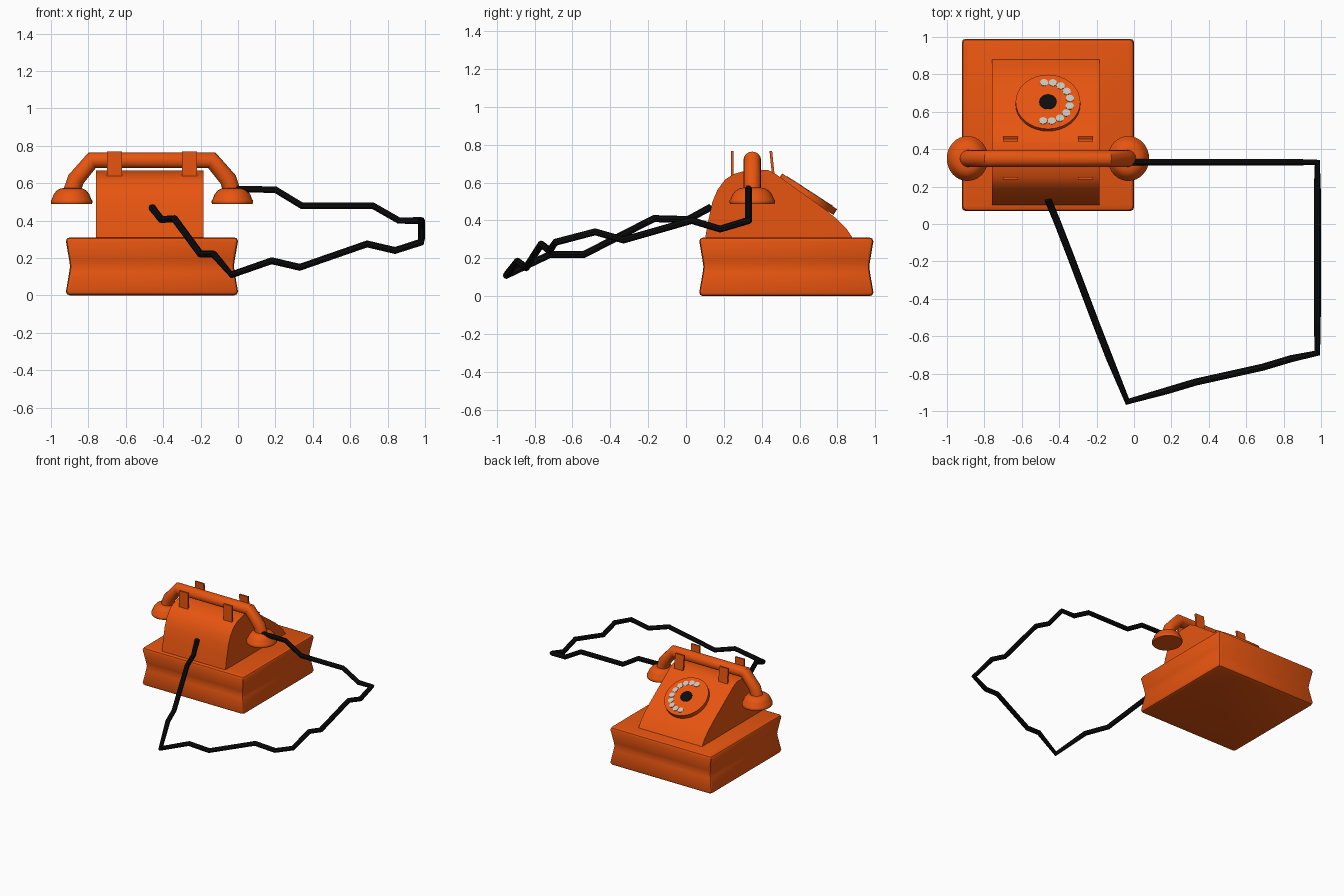
import bpy, bmesh
from math import sin, cos, pi, radians, atan2
from mathutils import Matrix, Vector

if "Cube" in bpy.data.objects:
    bpy.data.objects.remove(bpy.data.objects["Cube"])


def material(name, color):
    m = bpy.data.materials.new(name)
    m.diffuse_color = (*color, 1)
    m.use_nodes = True
    m.node_tree.nodes["Principled BSDF"].inputs["Base Color"].default_value = m.diffuse_color
    return m


ORANGE = material("orange", (0.80, 0.09, 0.005))
BLACK = material("black", (0.004, 0.004, 0.004))
GREY = material("light_grey", (0.55, 0.55, 0.5))
CX = -0.46   # centre line of the telephone
BAR_Y = 0.35


def finish(ob, mat, smooth=30):
    ob.data.materials.append(mat)
    bpy.ops.object.select_all(action='DESELECT')
    ob.select_set(True)
    bpy.context.view_layer.objects.active = ob
    if smooth:
        bpy.ops.object.shade_smooth_by_angle(angle=radians(smooth))
    return ob


def loft(name, rings, mat, smooth=30):
    """Skin between equal-length point rings and cap both ends."""
    bm = bmesh.new()
    rows = [[bm.verts.new(p) for p in r] for r in rings]
    n = len(rows[0])
    for a, b in zip(rows, rows[1:]):
        for i in range(n):
            j = (i + 1) % n
            bm.faces.new((a[i], a[j], b[j], b[i]))
    bm.faces.new(rows[0][::-1])
    bm.faces.new(rows[-1])
    bmesh.ops.recalc_face_normals(bm, faces=bm.faces)
    me = bpy.data.meshes.new(name)
    bm.to_mesh(me)
    bm.free()
    ob = bpy.data.objects.new(name, me)
    bpy.context.collection.objects.link(ob)
    return finish(ob, mat, smooth)


def tube(name, points, radius, mat, res=2):
    """Mitred round tube along a polyline, turned into a mesh."""
    cu = bpy.data.curves.new(name, 'CURVE')
    cu.dimensions = '3D'
    cu.bevel_depth, cu.bevel_resolution, cu.use_fill_caps = radius, res, True
    sp = cu.splines.new('POLY')
    sp.points.add(len(points) - 1)
    for p, co in zip(sp.points, points):
        p.co = (*co, 1)
    ob = bpy.data.objects.new(name, cu)
    bpy.context.collection.objects.link(ob)
    bpy.ops.object.select_all(action='DESELECT')
    ob.select_set(True)
    bpy.context.view_layer.objects.active = ob
    bpy.ops.object.convert(target='MESH')
    return finish(bpy.context.object, mat, 35)


# Base: rounded square with pinched waist, given as (inset, height)
def square_ring(inset, z, half=0.46, r=0.018):
    c = half - r - inset
    return [(CX + sx * c + r * cos(a), 0.53 + sy * c + r * sin(a), z)
            for k, (sx, sy) in enumerate(((1, 1), (-1, 1), (-1, -1), (1, -1)))
            for a in (k * pi / 2, k * pi / 2 + pi / 4, (k + 1) * pi / 2)]


base_profile = [(0.02, 0), (0.006, 0.006), (0, 0.02), (0.018, 0.125), (0.022, 0.155),
                (0.018, 0.185), (0, 0.29), (0.006, 0.304), (0.02, 0.31)]
loft("base", [square_ring(i, z) for i, z in base_profile], ORANGE, 35)

# Body: side profile extruded across x
body_profile = [(0.10, 0.30), (0.118, 0.40), (0.14, 0.50), (0.165, 0.56), (0.205, 0.615),
                (0.25, 0.645), (0.33, 0.668), (0.43, 0.668), (0.475, 0.645), (0.74, 0.455),
                (0.80, 0.405), (0.845, 0.36), (0.885, 0.30)]
loft("body", [[(x, y, z) for y, z in body_profile] for x in (-0.76, -0.185)], ORANGE)

# Dial: sloping disc with hub and finger holes
tilt = Matrix.Translation((CX, 0.639, 0.532)) @ Matrix.Rotation(-radians(33), 4, 'X')


def dial_disc(name, x, y, radius, z0, z1, mat, n):
    rings = [[tilt @ Vector((x + radius * cos(2 * pi * i / n), y + radius * sin(2 * pi * i / n), z))
              for i in range(n)] for z in (z0, z1)]
    return loft(name, rings, mat)


dial_disc("dial", 0, 0, 0.173, -0.01, 0.026, ORANGE, 32)
dial_disc("dial_hub", 0, 0, 0.047, 0.02, 0.029, BLACK, 24)
for i in range(10):
    a = radians(100 - 22.5 * i)
    dial_disc(f"finger_hole_{i}", 0.119 * cos(a), 0.124 * sin(a), 0.022, 0.02, 0.029, GREY, 12)

# Handset: bent bar with two flared cups
half_bar = [(0.43, 0.55), (0.407, 0.62), (0.32, 0.722)]
bar = [(CX - x, BAR_Y, z) for x, z in half_bar] + [(CX + x, BAR_Y, z) for x, z in half_bar[::-1]]
tube("handset_bar", bar, 0.046, ORANGE, 6)
cup_profile = [(0.97, 0.488), (1, 0.494), (1, 0.506), (0.95, 0.514), (0.86, 0.54),
               (0.72, 0.56), (0.55, 0.57), (0.36, 0.574)]
for side, name in ((-1, "earpiece"), (1, "mouthpiece")):
    loft(name, [[(CX + side * 0.43 + 0.111 * r * cos(2 * pi * i / 32),
                  BAR_Y + 0.12 * r * sin(2 * pi * i / 32), z) for i in range(32)]
                for r, z in cup_profile], ORANGE, 40)

# Cradle: four thin upright prongs, rear ones leaning
for side in (-1, 1):
    for name, y0, y1 in (("front_prong", 0.245, 0.245), ("rear_prong", 0.462, 0.448)):
        x = CX + side * 0.2
        loft(f"{name}_{'left' if side < 0 else 'right'}",
             [[(x + sx * 0.04, y + sy * 0.007, z) for sx, sy in ((-1, -1), (1, -1), (1, 1), (-1, 1))]
              for y, z in ((y0, 0.63), (y1, 0.768))], ORANGE, 0)

# Cord: kinked run from body to mouthpiece
cord = [(-0.46, 0.13, 0.47), (-0.41, 0.01, 0.405), (-0.34, -0.17, 0.41), (-0.20, -0.54, 0.22),
        (-0.13, -0.72, 0.22), (-0.035, -0.95, 0.11), (0.18, -0.89, 0.185), (0.33, -0.845, 0.15),
        (0.69, -0.765, 0.275), (0.84, -0.72, 0.24), (0.98, -0.69, 0.285), (0.98, -0.48, 0.34),
        (0.98, -0.33, 0.297), (0.98, 0.03, 0.40), (0.98, 0.18, 0.355), (0.98, 0.33, 0.40),
        (0.86, 0.33, 0.40), (0.72, 0.33, 0.48), (0.34, 0.33, 0.48), (0.20, 0.33, 0.565),
        (-0.02, 0.33, 0.568)]
tube("cord", cord, 0.019, BLACK, 2)
